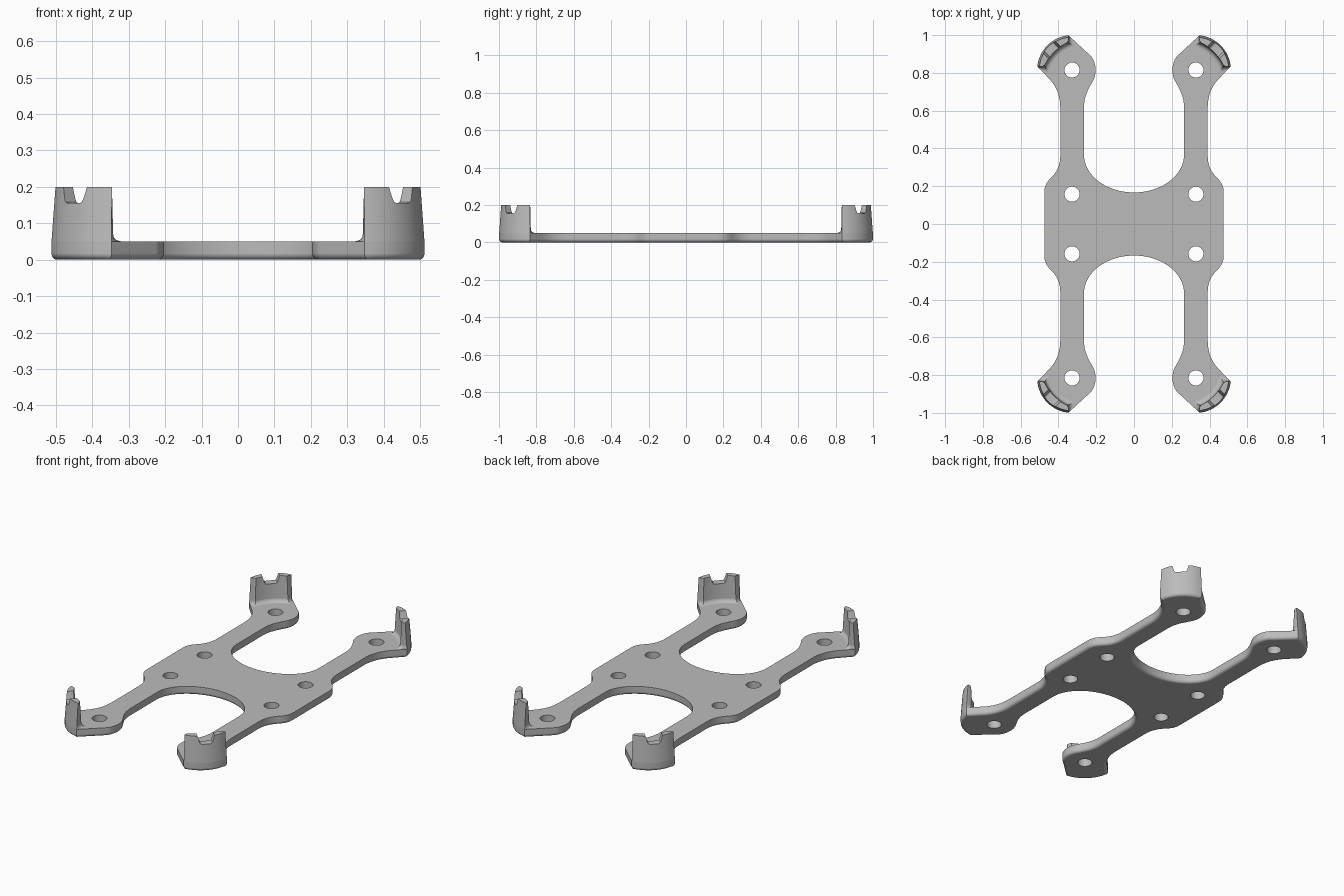
import bpy, bmesh
from math import sin, cos, asin, pi, radians, sqrt
from mathutils import Vector
from mathutils.geometry import interpolate_bezier

cube = bpy.data.objects.get("Cube")
if cube:
    bpy.data.objects.remove(cube, do_unlink=True)

grey = bpy.data.materials.new("grey_plastic")
grey.use_nodes = True
grey.diffuse_color = (0.5, 0.5, 0.5, 1)
grey.node_tree.nodes["Principled BSDF"].inputs["Base Color"].default_value = grey.diffuse_color

HOLE_X, HOLE_Y, MID_HOLE_Y = 0.328, 0.815, 0.158
HOLE_R, PLATE_H, TOP = 0.04, 0.05, 0.2
TIP_R, TIP_ANGLE = 0.185, radians(39)


def loft(name, rings):
    """Solid skinned through equal-length rings of 3D points, capped at both ends."""
    bm = bmesh.new()
    rows = [[bm.verts.new(p) for p in ring] for ring in rings]
    for low, high in zip(rows, rows[1:]):
        for i in range(len(low)):
            j = (i + 1) % len(low)
            bm.faces.new((low[i], low[j], high[j], high[i]))
    bm.faces.new(rows[0])
    bm.faces.new(rows[-1])
    bmesh.ops.recalc_face_normals(bm, faces=bm.faces)
    mesh = bpy.data.meshes.new(name)
    bm.to_mesh(mesh)
    bm.free()
    mesh.materials.append(grey)
    obj = bpy.data.objects.new(name, mesh)
    bpy.context.collection.objects.link(obj)
    return obj


def activate(obj):
    bpy.ops.object.select_all(action='DESELECT')
    obj.select_set(True)
    bpy.context.view_layer.objects.active = obj


def cut(obj, cutter):
    """Subtract the cutter and throw it away."""
    cutter.hide_render = True
    mod = obj.modifiers.new("cut", 'BOOLEAN')
    mod.operation, mod.solver, mod.object = 'DIFFERENCE', 'EXACT', cutter
    activate(obj)
    bpy.ops.object.modifier_apply(modifier=mod.name)
    bpy.data.objects.remove(cutter, do_unlink=True)


def finish(obj):
    activate(obj)
    bpy.ops.object.shade_smooth_by_angle(angle=radians(32))
    add_weighting(obj)


def add_weighting(obj):
    mod = obj.modifiers.new("weighted_normals", 'WEIGHTED_NORMAL')
    mod.keep_sharp = True


def arc(cx, cy, rx, ry, start, end, n):
    return [Vector((cx + rx * cos(a), cy + ry * sin(a)))
            for a in (radians(start + (end - start) * i / n) for i in range(n + 1))]


def bezier(*points):
    a, b, c, d = (Vector(p) for p in points)
    return [p.to_2d() for p in interpolate_bezier(a, b, c, d, 9)]


# Quarter outline: central cut-out, arm, round foot, post arc, arm, body side
quarter = arc(0, 0.367, 0.265, 0.2, -90, 0, 16)
quarter += bezier((0.265, 0.61), (0.265, 0.68), (0.243, 0.708), (0.225, 0.745))
quarter += arc(HOLE_X, HOLE_Y, 0.125, 0.125, 208, 145, 8)
quarter += arc(HOLE_X, HOLE_Y, TIP_R, TIP_R, 84, 6, 18)
quarter += bezier((0.455, 0.775), (0.41, 0.73), (0.39, 0.68), (0.39, 0.61))
quarter += bezier((0.39, 0.36), (0.39, 0.31), (0.41, 0.275), (0.432, 0.252))
quarter += bezier((0.432, 0.252), (0.46, 0.225), (0.475, 0.205), (0.475, 0.165))

# Mirror the quarter around both axes, dropping repeated points
outline = []
for sx, sy in ((1, 1), (1, -1), (-1, -1), (-1, 1)):
    part = quarter if sx == sy else quarter[::-1]
    for p in part:
        q = Vector((p.x * sx, p.y * sy))
        if not outline or (q - outline[-1]).length > 0.002:
            outline.append(q)
if (outline[0] - outline[-1]).length < 0.002:
    outline.pop()


def plate_ring(inset, z):
    ring = []
    for i, p in enumerate(outline):
        t = (outline[(i + 1) % len(outline)] - outline[i - 1]).normalized()
        ring.append((p.x + t.y * inset, p.y - t.x * inset, z))
    return ring


# Plate with a rounded lower rim
ROUND = 0.018
rings = [plate_ring(ROUND * (1 - sin(a)), ROUND * (1 - cos(a)))
         for a in (pi / 2 * i / 5 for i in range(6))]
plate = loft("frame_plate", rings + [plate_ring(0, PLATE_H)])

# Eight screw holes
for sx in (-1, 1):
    for y in (-HOLE_Y, -MID_HOLE_Y, MID_HOLE_Y, HOLE_Y):
        circle = arc(sx * HOLE_X, y, HOLE_R, HOLE_R, 0, 360, 32)[:-1]
        cut(plate, loft("hole_cutter", [[(p.x, p.y, z) for p in circle] for z in (-0.05, 0.1)]))
finish(plate)


def post_ring(z, flare):
    """Curved wall section: outer arc, rounded ends, flatter inner arc."""
    t = max(0, (z - PLATE_H) / (TOP - PLATE_H))
    r_out, r_in = TIP_R - 0.011 * t, 0.23 + 0.006 * t - flare
    half_in = asin((0.088 - 0.004 * t + flare / 2) / r_in)
    outer = [(r_out * cos(a), r_out * sin(a))
             for a in (TIP_ANGLE * (i / 9 - 1) for i in range(19))]
    inner = [(r_in * cos(a) - 0.1, r_in * sin(a))
             for a in (half_in * (1 - i / 6) for i in range(13))]
    u, v = (outer[-1][0] + inner[0][0]) / 2, (outer[-1][1] + inner[0][1]) / 2
    k = 0.004 / sqrt(2)
    points = outer + [(u - k, v + k)] + inner + [(u - k, -v - k)]
    return [(x, y, z) for x, y in points]


# Corner post with a fillet at its foot and a drafted wall
FILLET = 0.022
levels = [(PLATE_H + FILLET * (1 - cos(a)), FILLET * (1 - sin(a)))
          for a in (pi / 2 * i / 5 for i in range(6))]
post = loft("corner_post", [post_ring(0.04, FILLET)] + [post_ring(z, f) for z, f in levels]
            + [post_ring(TOP, 0)])

# Tapered notch in the top of the post
half = [(0.057, 0.23), (0.046, TOP), (0.036, 0.167), (0.032, 0.159), (0.024, 0.155)]
notch = half + [(-y, z) for y, z in reversed(half)]
cut(post, loft("notch_cutter", [[(x, y, z) for y, z in notch] for x in (0.05, 0.3)]))
finish(post)

# One post at every corner, each turned outwards
for i, (sx, sy) in enumerate(((1, 1), (-1, 1), (-1, -1), (1, -1))):
    obj = post
    if i:
        obj = bpy.data.objects.new("corner_post", post.data)
        bpy.context.collection.objects.link(obj)
        add_weighting(obj)
    obj.name = ("back_" if sy > 0 else "front_") + ("left" if sx > 0 else "right") + "_post"
    obj.location = (sx * HOLE_X, sy * HOLE_Y, 0)
    obj.rotation_euler.z = radians(45 + 90 * i)
